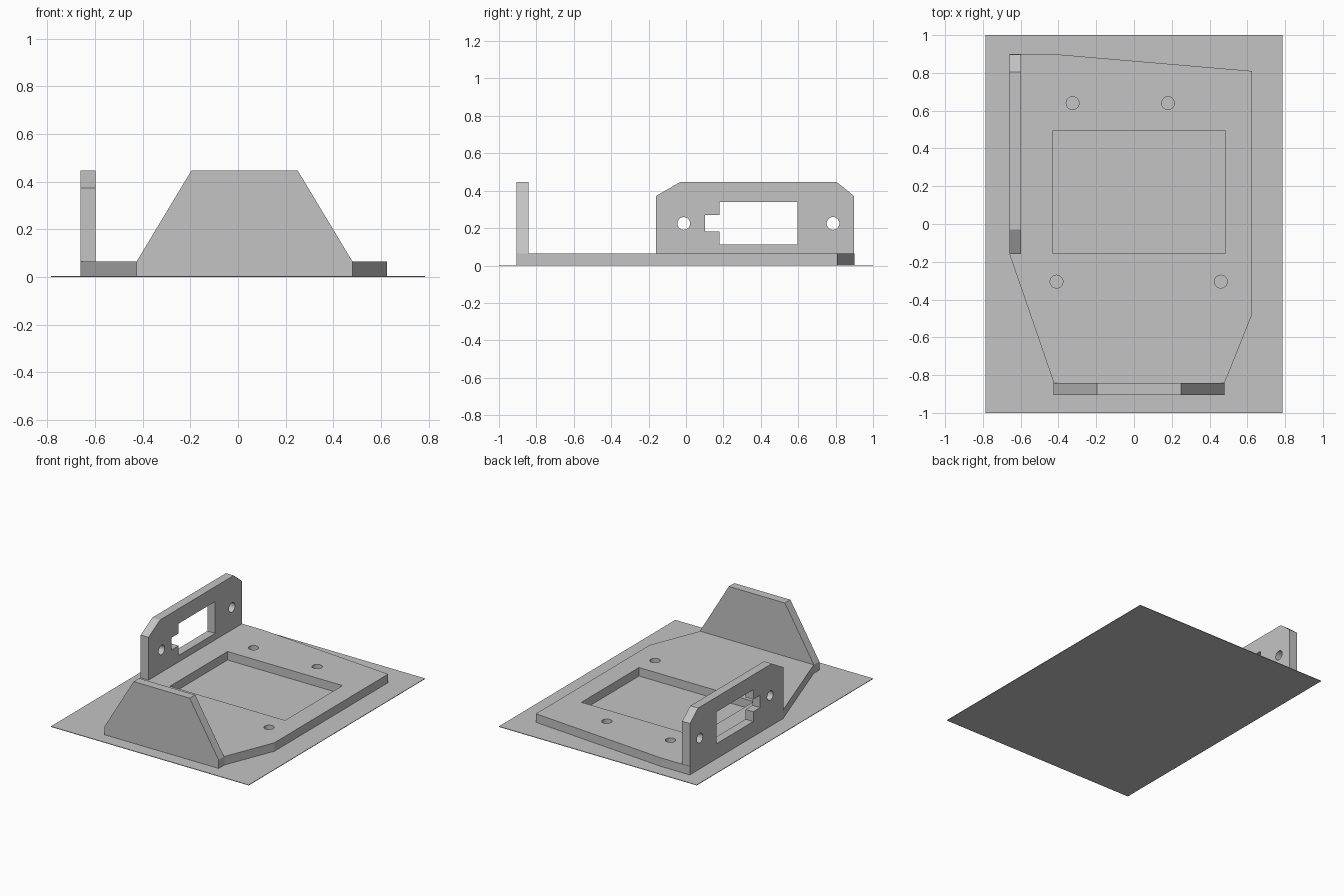
import bpy
from math import cos, sin, tau
from mathutils import Matrix

cube = bpy.data.objects.get("Cube")
if cube:
    bpy.data.objects.remove(cube, do_unlink=True)

grey = bpy.data.materials.new("light grey")
grey.use_nodes = True
COLOUR = (0.55, 0.55, 0.55, 1)
grey.diffuse_color = COLOUR
grey.node_tree.nodes["Principled BSDF"].inputs["Base Color"].default_value = COLOUR

# Plane orientations: columns are profile u, profile v, thickness direction
FLAT = Matrix.Identity(4)
FACING_FRONT = Matrix(((1, 0, 0, 0), (0, 0, -1, 0), (0, 1, 0, 0), (0, 0, 0, 1)))
FACING_SIDE = Matrix(((0, 0, 1, 0), (1, 0, 0, 0), (0, 1, 0, 0), (0, 0, 0, 1)))


def circle(u, v, r=0.034, n=32):
    return [(u + r * cos(tau * i / n), v + r * sin(tau * i / n)) for i in range(n)]


def rect(u0, u1, v0, v1):
    return [(u0, v0), (u1, v0), (u1, v1), (u0, v1)]


def plate(name, outline, holes, thickness, centre, plane):
    """Extrude an outline with holes into a flat-shaded plate."""
    curve = bpy.data.curves.new(name + "_profile", "CURVE")
    curve.dimensions = "2D"
    curve.fill_mode = "BOTH"
    curve.extrude = thickness / 2
    for loop in [outline] + holes:
        spline = curve.splines.new("POLY")
        spline.points.add(len(loop) - 1)
        for point, (u, v) in zip(spline.points, loop):
            point.co = (u, v, 0, 1)
        spline.use_cyclic_u = True
    helper = bpy.data.objects.new(name + "_profile", curve)
    bpy.context.collection.objects.link(helper)
    graph = bpy.context.evaluated_depsgraph_get()
    mesh = bpy.data.meshes.new_from_object(helper.evaluated_get(graph))
    bpy.data.objects.remove(helper, do_unlink=True)
    mesh.name = name
    mesh.transform(Matrix.Translation(centre) @ plane)
    mesh.shade_flat()
    mesh.materials.clear()
    mesh.materials.append(grey)
    obj = bpy.data.objects.new(name, mesh)
    bpy.context.collection.objects.link(obj)


SHEET, FLOOR, TOP = 0.004, 0.065, 0.447

# Thin ground sheet
plate("ground_sheet", rect(-0.785, 0.785, -1, 1), [], SHEET, (0, 0, SHEET / 2), FLAT)

# Base plate with a window and four screw holes
base = [(-0.66, 0.9), (-0.43, 0.9), (0.625, 0.81), (0.625, -0.48), (0.48, -0.84),
        (0.48, -0.905), (-0.425, -0.905), (-0.425, -0.84), (-0.66, -0.157)]
screws = [circle(-0.325, 0.64), circle(0.18, 0.64), circle(-0.41, -0.305), circle(0.46, -0.305)]
plate("base_plate", base, [rect(-0.43, 0.483, -0.157, 0.495)] + screws,
      FLOOR - SHEET, (0, 0, (FLOOR + SHEET) / 2), FLAT)

# Tapered upright at the front
plate("front_upright", [(-0.425, FLOOR), (0.48, FLOOR), (0.25, TOP), (-0.195, TOP)], [],
      0.062, (0, -0.874, 0), FACING_FRONT)

# Mounting bracket on the right, with a notched opening and two bolt holes
bracket = [(-0.16, FLOOR), (0.898, FLOOR), (0.898, 0.372), (0.805, TOP),
           (-0.03, TOP), (-0.16, 0.372)]
opening = [(0.18, 0.112), (0.595, 0.112), (0.595, 0.34), (0.18, 0.34),
           (0.18, 0.27), (0.102, 0.27), (0.102, 0.182), (0.18, 0.182)]
plate("side_bracket", bracket, [opening, circle(-0.012, 0.225), circle(0.786, 0.225)],
      0.062, (-0.629, 0, 0), FACING_SIDE)
